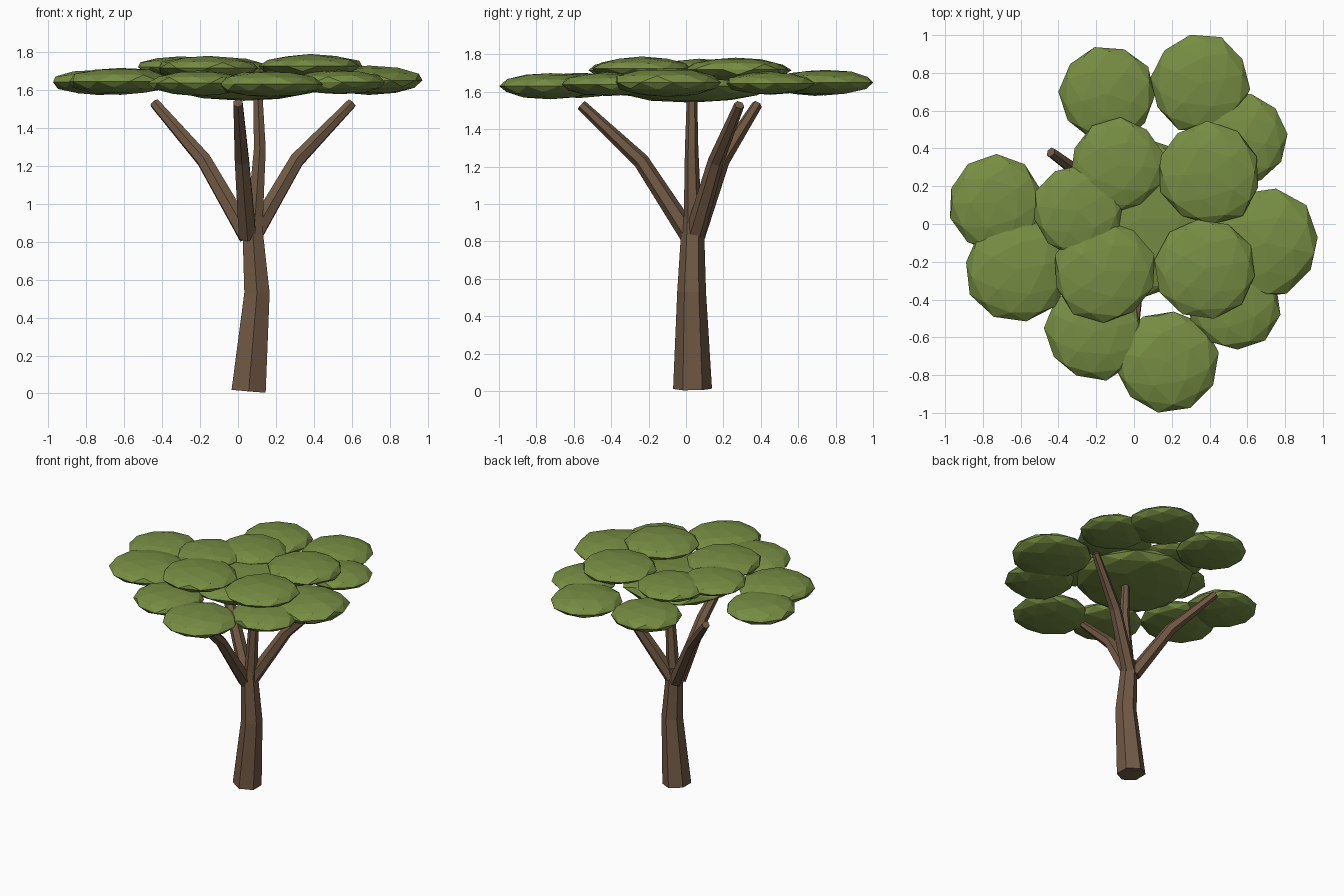
import bpy, bmesh, math, random
from mathutils import Vector, Matrix

if "Cube" in bpy.data.objects:
    bpy.data.objects.remove(bpy.data.objects["Cube"])

random.seed(4)


def material(name, rgb):
    m = bpy.data.materials.new(name)
    m.diffuse_color = (*rgb, 1)
    m.use_nodes = True
    m.node_tree.nodes["Principled BSDF"].inputs["Base Color"].default_value = m.diffuse_color
    return m


bark = material("brown bark", (0.165, 0.100, 0.058))
leaf = material("green leaves", (0.185, 0.270, 0.056))


def add_object(name, bm, mat):
    bmesh.ops.recalc_face_normals(bm, faces=bm.faces)
    me = bpy.data.meshes.new(name)
    bm.to_mesh(me)
    bm.free()
    me.materials.append(mat)
    ob = bpy.data.objects.new(name, me)
    bpy.context.collection.objects.link(ob)
    return ob


def limb(name, path, radii, sides=6):
    """Tapered six-sided tube through the path points."""
    pts = [Vector(p) for p in path]
    bm = bmesh.new()
    rings = []
    for i, (p, r) in enumerate(zip(pts, radii)):
        t = pts[min(i + 1, len(pts) - 1)] - pts[max(i - 1, 0)]
        q = Vector((0, 0, 1)).rotation_difference(t.normalized())
        ring = []
        for k in range(sides):
            a = math.pi / 2 + math.tau * k / sides
            ring.append(bm.verts.new(p + q @ Vector((r * math.cos(a), r * math.sin(a), 0))))
        rings.append(ring)
    for a, b in zip(rings, rings[1:]):
        for k in range(sides):
            n = (k + 1) % sides
            bm.faces.new((a[k], a[n], b[n], b[k]))
    bm.faces.new(rings[0][::-1])
    bm.faces.new(rings[-1])
    return add_object(name, bm, bark)


def leaf_pad(name, x, y, z, r, h):
    """Flattened faceted blob of foliage."""
    bm = bmesh.new()
    bmesh.ops.create_icosphere(bm, subdivisions=2, radius=1)
    for v in bm.verts:
        v.co *= random.uniform(0.96, 1.03)
    spin = Matrix.Rotation(random.uniform(0, math.tau), 4, 'Z')
    bm.transform(Matrix.Translation((x, y, z)) @ Matrix.Diagonal((r, r, h, 1)) @ spin)
    return add_object(name, bm, leaf)


# Trunk with a gentle bend
limb("trunk", [(0.056, 0.035, 0.012), (0.10, 0.03, 0.53), (0.072, 0.037, 0.93)],
     [0.104, 0.077, 0.058])

# Four branches spreading from the top of the trunk
limb("branch_left", [(0.05, 0.05, 0.83), (-0.18, 0.19, 1.23), (-0.44, 0.38, 1.53)],
     [0.053, 0.043, 0.028])
limb("branch_front", [(0.05, 0.02, 0.83), (0.02, -0.24, 1.23), (0.0, -0.56, 1.53)],
     [0.053, 0.043, 0.028])
limb("branch_middle", [(0.085, 0.037, 0.85), (0.115, 0.03, 1.29), (0.105, 0.032, 1.57)],
     [0.05, 0.036, 0.028])
limb("branch_right", [(0.09, 0.05, 0.85), (0.31, 0.16, 1.23), (0.60, 0.285, 1.53)],
     [0.053, 0.043, 0.028])

# Canopy: broad core, outer ring and raised inner ring of pads (x, y, z, radius)
leaf_pad("canopy_core", 0.03, 0.03, 1.63, 0.43, 0.09)

outer = [(-0.14, 0.69, 1.645, 0.26), (0.35, 0.745, 1.65, 0.265), (0.57, 0.45, 1.645, 0.24),
         (0.69, -0.10, 1.65, 0.295), (0.53, -0.42, 1.64, 0.25), (0.17, -0.725, 1.63, 0.275),
         (-0.21, -0.57, 1.635, 0.26), (-0.62, -0.24, 1.645, 0.28), (-0.73, 0.11, 1.64, 0.255)]
inner = [(-0.09, 0.31, 1.715, 0.25), (0.40, 0.265, 1.72, 0.275), (0.38, -0.235, 1.725, 0.27),
         (-0.16, -0.25, 1.715, 0.275), (-0.30, 0.07, 1.72, 0.24)]
for i, (x, y, z, r) in enumerate(outer):
    leaf_pad(f"outer_leaf_pad_{i + 1}", x, y, z, r, r * 0.26)
for i, (x, y, z, r) in enumerate(inner):
    leaf_pad(f"inner_leaf_pad_{i + 1}", x, y, z, r, r * 0.23)
